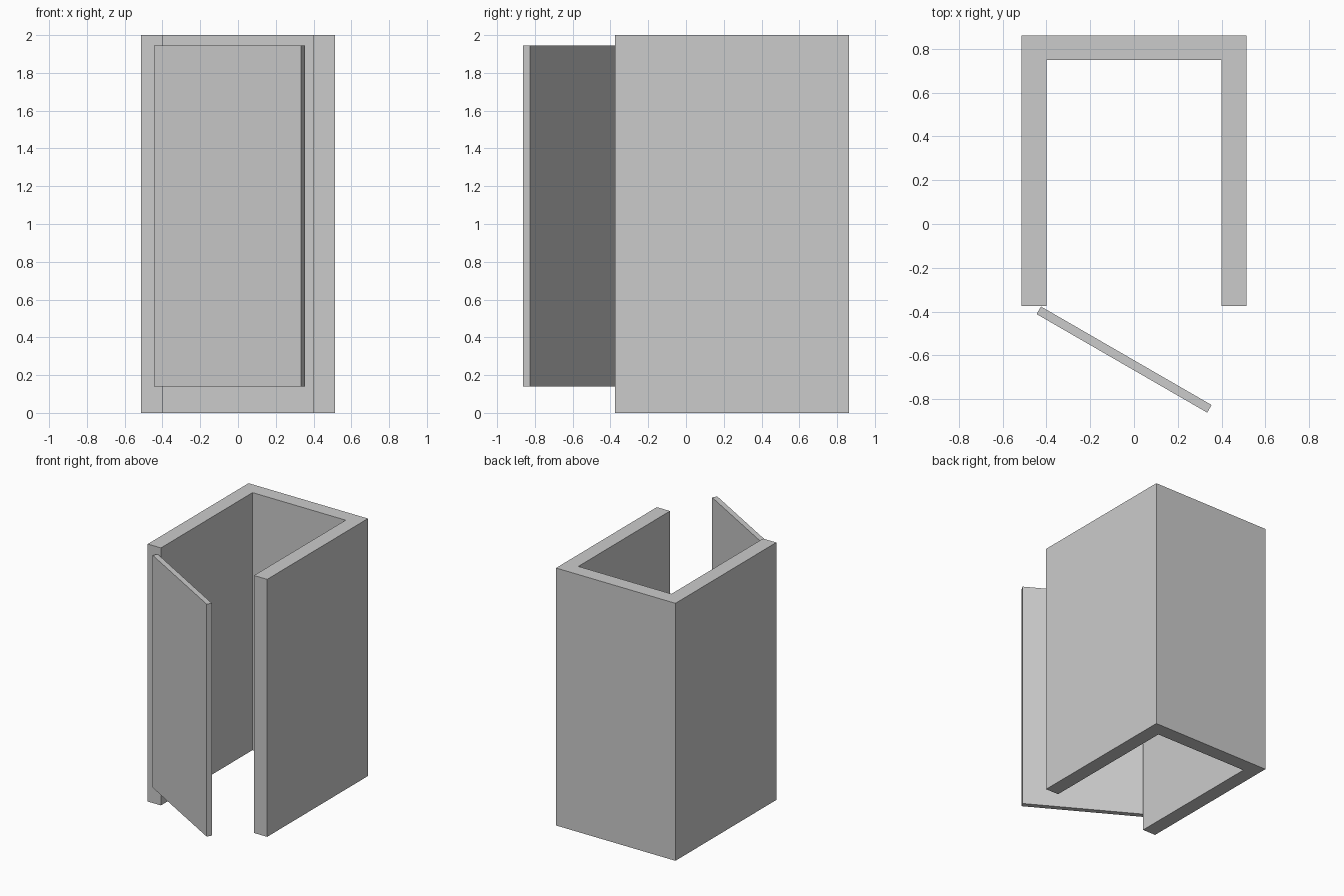
import bpy, bmesh, math
from mathutils import Matrix, Vector

if "Cube" in bpy.data.objects:
    bpy.data.objects.remove(bpy.data.objects["Cube"])


def extrude_profile(name, points, height):
    """Closed prism from a 2D outline, standing on z = 0."""
    bm = bmesh.new()
    base = bm.faces.new([bm.verts.new((x, y, 0)) for x, y in points])
    top = bmesh.ops.extrude_face_region(bm, geom=[base])["geom"]
    bmesh.ops.translate(bm, vec=(0, 0, height),
                        verts=[v for v in top if isinstance(v, bmesh.types.BMVert)])
    bmesh.ops.recalc_face_normals(bm, faces=bm.faces)
    mesh = bpy.data.meshes.new(name)
    bm.to_mesh(mesh)
    bm.free()
    obj = bpy.data.objects.new(name, mesh)
    bpy.context.collection.objects.link(obj)
    return obj


# Stall walls: U-shaped plan, open at the front, top and bottom
outer, inner = 0.513, 0.40
front, inner_back, back = -0.375, 0.75, 0.862
half = [(inner, inner_back), (inner, front), (outer, front), (outer, back)]
extrude_profile("stall_walls", half + [(-x, y) for x, y in reversed(half)], 2.0)

# Door: thin panel swung open 30 degrees about its hinge edge
width, thickness = 0.90, 0.04
door = extrude_profile("door", [(0, -thickness), (width, -thickness), (width, 0), (0, 0)], 1.805)
door.location = (-0.425, -0.377, 0.14)
door.rotation_euler.z = math.radians(-30)
